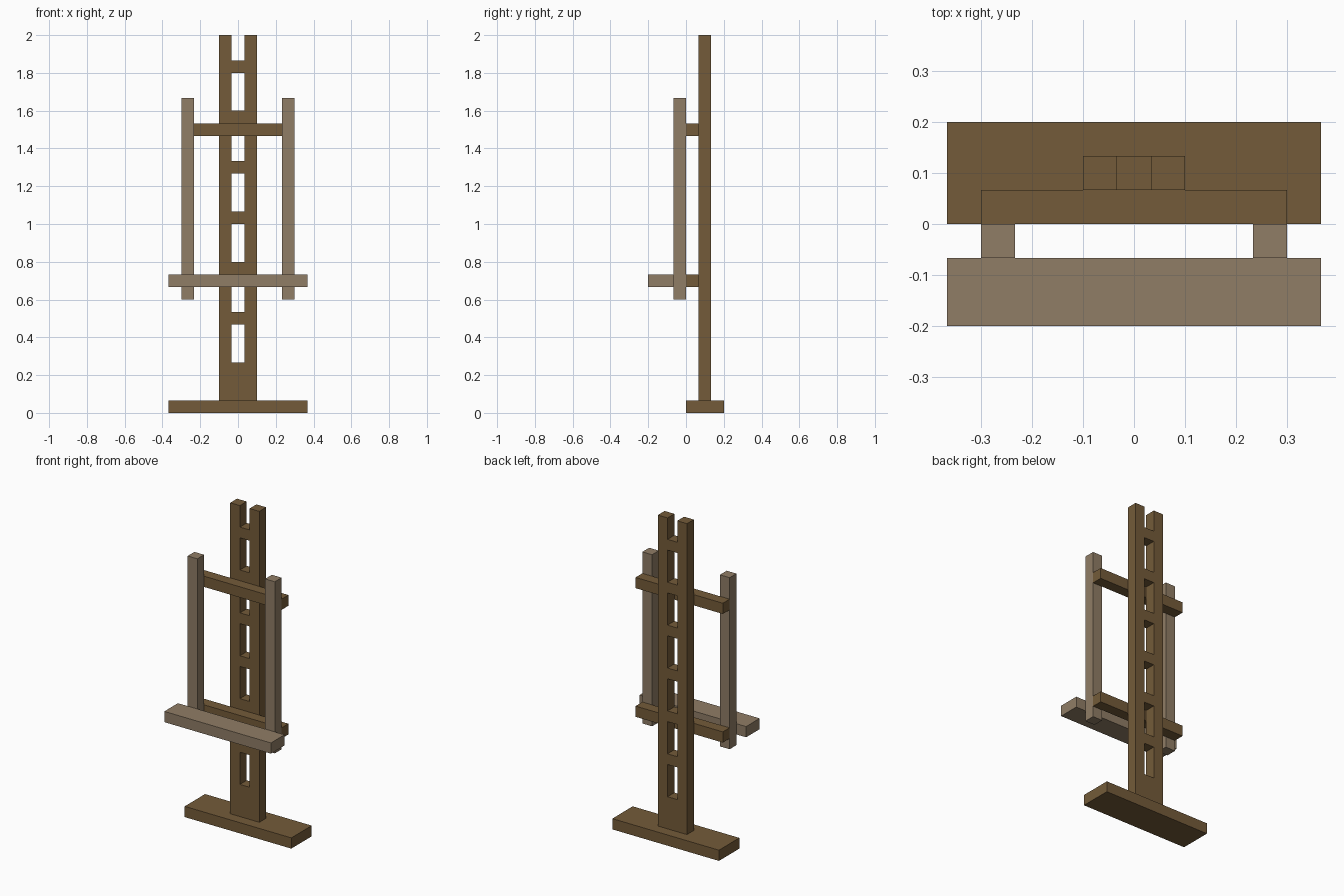
import bpy
import bmesh
from mathutils import Vector

U = 1 / 15  # one timber thickness

cube = bpy.data.objects.get("Cube")
if cube:
    bpy.data.objects.remove(cube, do_unlink=True)


def make_material(name, rgb):
    mat = bpy.data.materials.new(name)
    mat.use_nodes = True
    mat.diffuse_color = (*rgb, 1)
    mat.node_tree.nodes["Principled BSDF"].inputs["Base Color"].default_value = (*rgb, 1)
    return mat


dark_wood = make_material("dark_wood", (0.174, 0.105, 0.041))
pale_wood = make_material("pale_wood", (0.279, 0.205, 0.133))


def finish(bm, name, mat):
    bmesh.ops.recalc_face_normals(bm, faces=bm.faces)
    mesh = bpy.data.meshes.new(name)
    bm.to_mesh(mesh)
    bm.free()
    mesh.materials.append(mat)
    obj = bpy.data.objects.new(name, mesh)
    bpy.context.collection.objects.link(obj)
    return obj


def beam(name, mat, low, high):
    """Box between two corners, given in timber thicknesses."""
    low, high = Vector(low) * U, Vector(high) * U
    bm = bmesh.new()
    bmesh.ops.create_cube(bm, size=1)
    bmesh.ops.scale(bm, vec=high - low, verts=bm.verts)
    bmesh.ops.translate(bm, vec=(low + high) / 2, verts=bm.verts)
    return finish(bm, name, mat)


def slotted_mast():
    """Mast cut by a regular column of slots, the top one open."""
    xs = (-1.5, -0.5, 0.5, 1.5)
    levels = [1]
    for z in range(4, 30, 4):
        levels += [z, min(z + 3, 30)]
    bm = bmesh.new()
    grid = [[bm.verts.new((x * U, U, z * U)) for x in xs] for z in levels]
    for row in range(len(levels) - 1):
        for col in range(3):
            if col == 1 and row % 2 == 1:
                continue  # slot
            bm.faces.new((grid[row][col], grid[row][col + 1],
                          grid[row + 1][col + 1], grid[row + 1][col]))
    bmesh.ops.delete(bm, geom=[v for v in bm.verts if not v.link_faces], context='VERTS')
    # Give the sheet its thickness
    ext = bmesh.ops.extrude_face_region(bm, geom=bm.faces[:], use_keep_orig=True)
    moved = [g for g in ext["geom"] if isinstance(g, bmesh.types.BMVert)]
    bmesh.ops.translate(bm, vec=(0, U, 0), verts=moved)
    return finish(bm, "slotted_mast", dark_wood)


# Foot and mast
beam("base_board", dark_wood, (-5.5, 0, 0), (5.5, 3, 1))
slotted_mast()

# Crossbars between mast and frame
for name, z in (("lower_crossbar", 10), ("upper_crossbar", 22)):
    beam(name, dark_wood, (-4.5, 0, z), (4.5, 1, z + 1))

# Frame uprights
for name, x in (("right_upright", -4), ("left_upright", 4)):
    beam(name, pale_wood, (x - 0.5, -1, 9), (x + 0.5, 0, 25))

# Front shelf
beam("shelf", pale_wood, (-5.5, -3, 10), (5.5, -1, 11))
